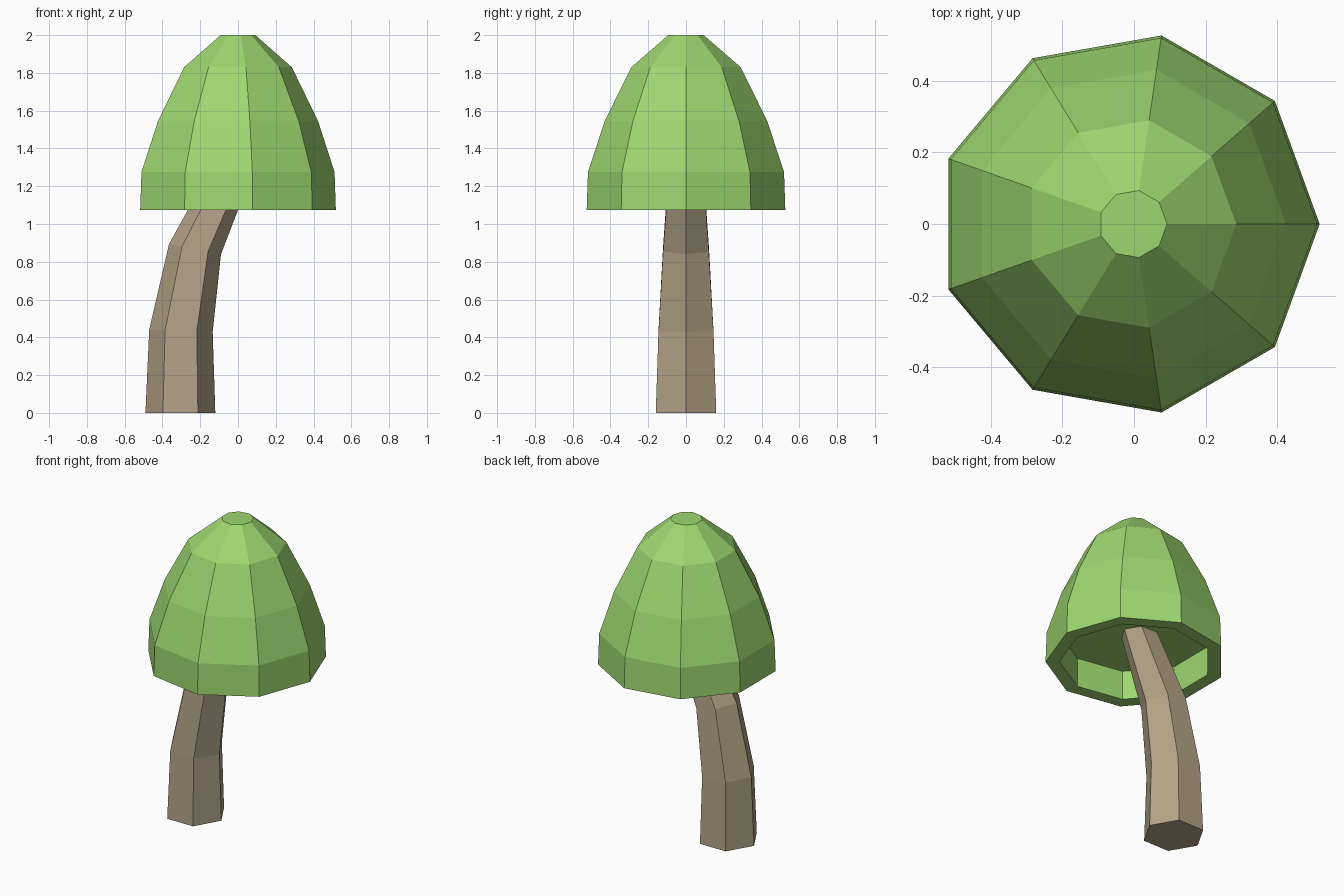
import bpy, bmesh
from math import cos, sin, pi

if "Cube" in bpy.data.objects:
    bpy.data.objects.remove(bpy.data.objects["Cube"])


def material(name, color):
    m = bpy.data.materials.new(name)
    m.diffuse_color = color
    m.use_nodes = True
    m.node_tree.nodes["Principled BSDF"].inputs["Base Color"].default_value = m.diffuse_color
    return m


def loft(name, rings, sides, mat):
    """Skin rings of (cx, cz, rx, tilt, ry); both ends are closed with flat n-gons."""
    bm = bmesh.new()
    loops = []
    for cx, cz, rx, tilt, ry in rings:
        loops.append([bm.verts.new((cx + rx * cos(a), ry * sin(a), cz + tilt * cos(a)))
                      for a in (2 * pi * i / sides for i in range(sides))])
    for lo, hi in zip(loops, loops[1:]):
        for i in range(sides):
            j = (i + 1) % sides
            bm.faces.new((lo[i], lo[j], hi[j], hi[i]))
    bm.faces.new(loops[0][::-1])
    bm.faces.new(loops[-1])
    bmesh.ops.recalc_face_normals(bm, faces=bm.faces)
    mesh = bpy.data.meshes.new(name)
    bm.to_mesh(mesh)
    bm.free()
    mesh.materials.append(mat)
    obj = bpy.data.objects.new(name, mesh)
    bpy.context.collection.objects.link(obj)
    return obj


# Foliage: nine-sided dome with a recessed underside (radius, height)
profile = [(0.45, 1.265), (0.45, 1.075), (0.534, 1.075), (0.527, 1.275),
           (0.437, 1.545), (0.294, 1.83), (0.095, 2.0)]
loft("foliage", [(-0.03 * r, z, r, 0, r) for r, z in profile], 9,
     material("leaf_green", (0.34, 0.68, 0.16, 1)))

# Trunk: leaning, tapering hexagonal stem that ends inside the foliage
loft("trunk", [(-0.305, 0, 0.185, 0, 0.16 / sin(pi / 3)),
               (-0.302, 0.435, 0.168, -0.006, 0.168),
               (-0.2275, 0.8675, 0.1375, -0.0275, 0.14),
               (0.0, 1.35, 0.093, -0.035, 0.1)], 6,
     material("bark_brown", (0.45, 0.36, 0.24, 1)))
